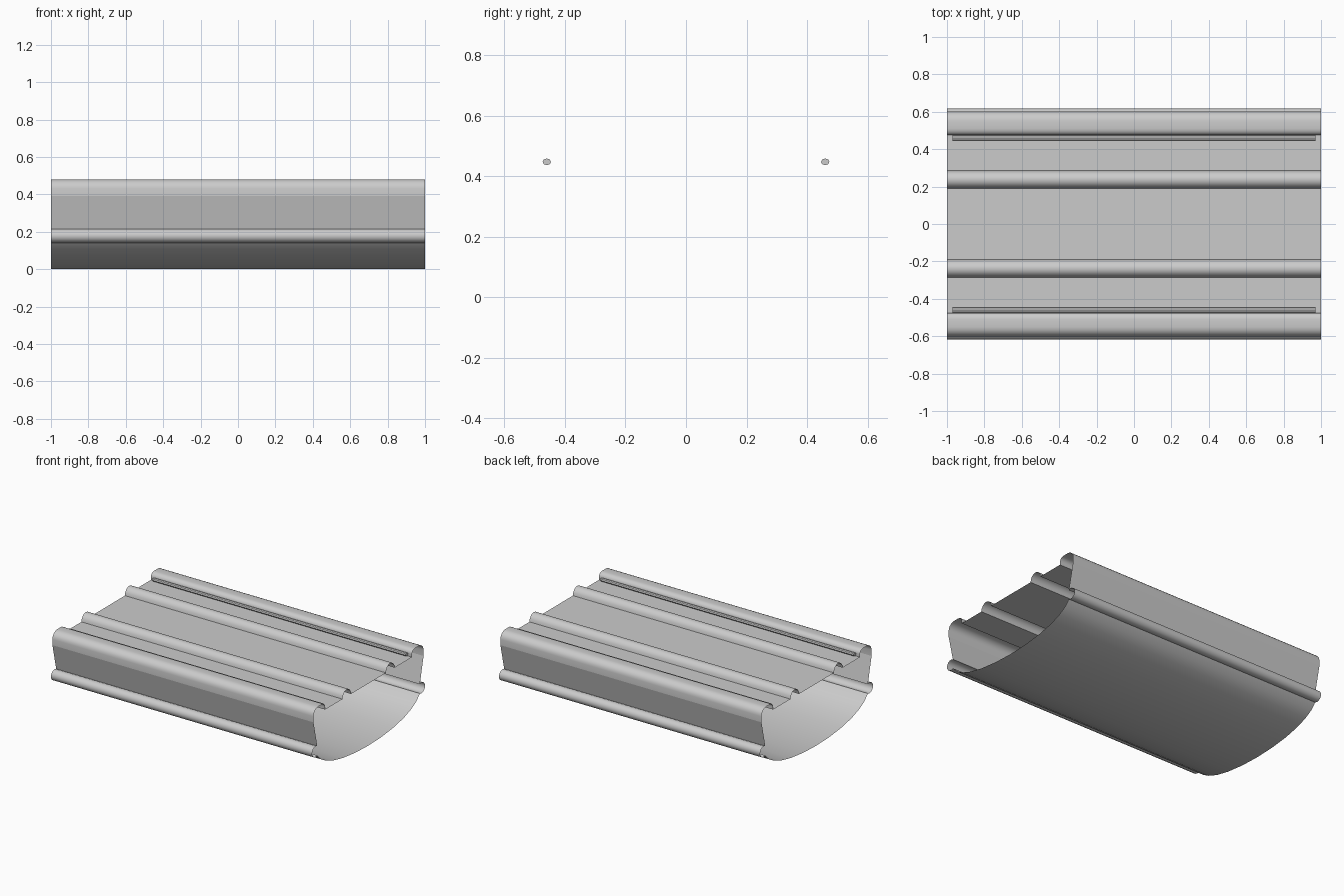
import bpy
from math import sin, cos, radians

if "Cube" in bpy.data.objects:
    bpy.data.objects.remove(bpy.data.objects["Cube"])


def arc(cy, cz, ry, rz, a0, a1, n):
    # points along an elliptical arc in the y-z plane
    return [(cy + ry * cos(radians(a0 + (a1 - a0) * i / n)),
             cz + rz * sin(radians(a0 + (a1 - a0) * i / n))) for i in range(n + 1)]


def mirrored(half):
    # half profile plus its mirror image across y = 0
    return [(-y, z) for y, z in reversed(half)] + half


def sheet(name, profile, x0=-1, x1=1, closed=False):
    n = len(profile)
    verts = [(x, y, z) for x in (x0, x1) for y, z in profile]
    faces = [(i, (i + 1) % n, n + (i + 1) % n, n + i) for i in range(n if closed else n - 1)]
    if closed:
        faces += [tuple(range(n))[::-1], tuple(range(n, 2 * n))]
    mesh = bpy.data.meshes.new(name)
    mesh.from_pydata(verts, [], faces)
    obj = bpy.data.objects.new(name, mesh)
    bpy.context.collection.objects.link(obj)
    bpy.context.view_layer.objects.active = obj
    obj.select_set(True)
    bpy.ops.object.shade_smooth_by_angle(angle=radians(32))
    obj.select_set(False)
    return obj


DECK = 0.43

# deck with two rounded ridges and a raised rounded rim along each side
ridge = arc(0.238, DECK, 0.047, 0.05, 180, 0, 8)
rim = [(0.475, DECK), (0.475, 0.45)] + arc(0.51, 0.45, 0.035, 0.03, 170, 90, 4)
rim += arc(0.55, 0.43, 0.052, 0.05, 90, 0, 5) + [(0.602, 0.39)]
sheet("ribbed_deck", mirrored(ridge + rim))

# side walls leaning inwards, with a half-round bumper below
bumper = arc(0.58, 0.178, 0.038, 0.037, 120, -120, 10)
for side, name in ((-1, "front"), (1, "back")):
    wall = [(0.602, 0.39), (0.561, 0.21)]
    sheet(name + "_wall", [(side * y, z) for y, z in wall])
    sheet(name + "_bumper", [(side * y, z) for y, z in bumper])
    # thin rod lying in the inner corner of the rim
    rod = arc(side * 0.46, 0.447, 0.014, 0.011, 0, 360, 8)[:-1]
    sheet(name + "_rod", rod, -0.97, 0.97, closed=True)

# curved belly
belly = [(0.14, 0.005), (0.28, 0.021), (0.39, 0.045), (0.47, 0.075),
         (0.525, 0.107), (0.561, 0.146)]
belly = [(-y, z) for y, z in reversed(belly)] + [(0, 0)] + belly
sheet("curved_belly", belly)
